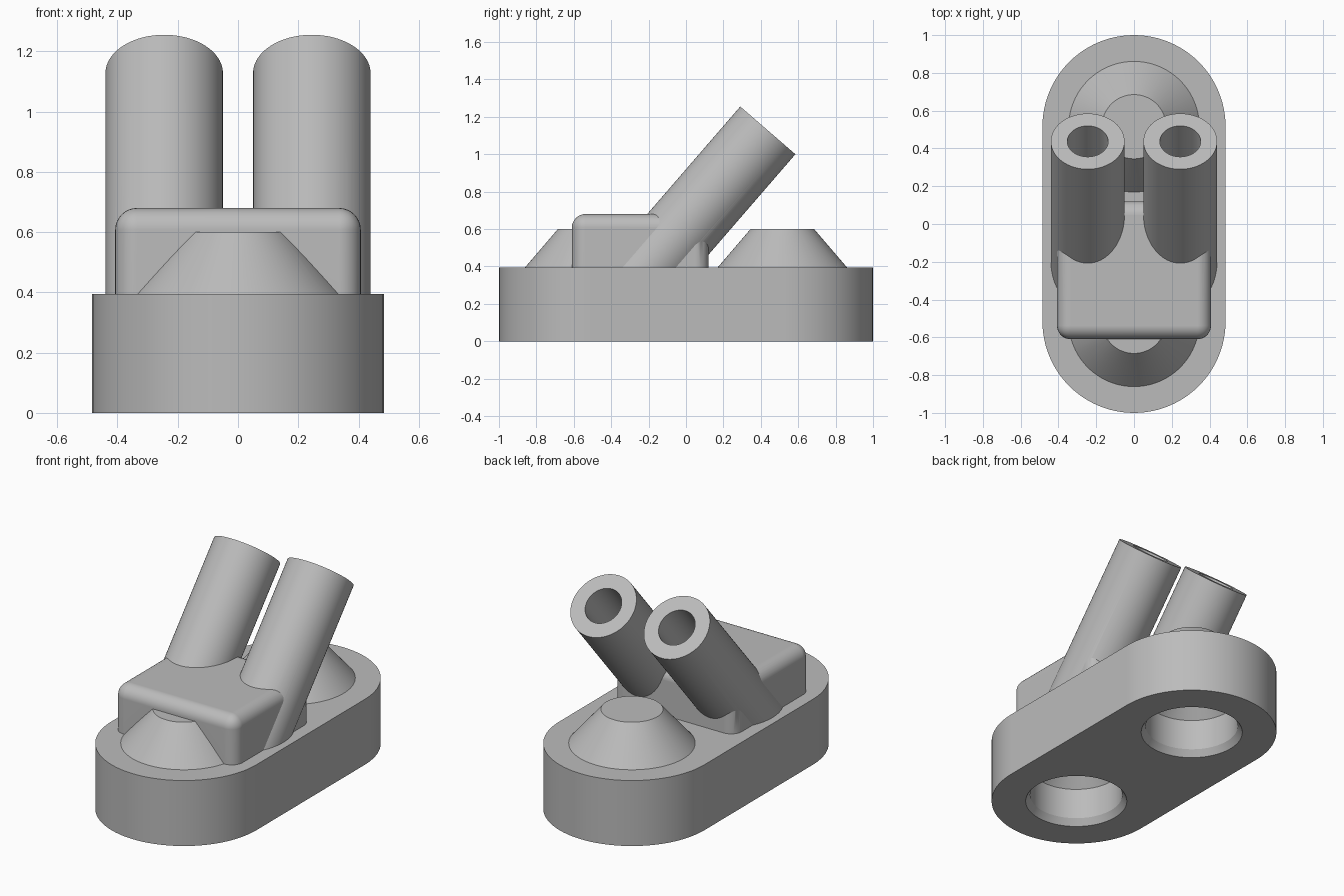
import bpy, bmesh, math
from mathutils import Vector, Matrix

if "Cube" in bpy.data.objects:
    bpy.data.objects.remove(bpy.data.objects["Cube"])

grey = bpy.data.materials.new("plain grey")
grey.diffuse_color = (0.5, 0.5, 0.5, 1)
grey.use_nodes = True
grey.node_tree.nodes["Principled BSDF"].inputs["Base Color"].default_value = grey.diffuse_color

HUB_Y = 0.515                      # centres of the rounded ends
BASE_TOP = 0.395
TUBE_END = Vector((0.245, 0.4375, 1.1275))
TUBE_DIR = Vector((0, 0.654, 0.756)).normalized()


def finish(name, bm):
    bmesh.ops.recalc_face_normals(bm, faces=bm.faces)
    me = bpy.data.meshes.new(name)
    bm.to_mesh(me)
    bm.free()
    me.materials.append(grey)
    ob = bpy.data.objects.new(name, me)
    bpy.context.collection.objects.link(ob)
    return ob


def lathe(name, profile, matrix, n=96):
    """Closed solid of revolution from (radius, height) points."""
    bm = bmesh.new()
    rings = [[bm.verts.new((r * math.cos(2 * math.pi * i / n),
                            r * math.sin(2 * math.pi * i / n), z))
              for i in range(n)] for r, z in profile]
    for a, b in zip(rings, rings[1:]):
        for i in range(n):
            j = (i + 1) % n
            bm.faces.new((a[i], a[j], b[j], b[i]))
    bm.faces.new(rings[0])
    bm.faces.new(rings[-1])
    bm.transform(matrix)
    return finish(name, bm)


def combine(target, part, operation):
    """Boolean a part into the target and remove the part."""
    mod = target.modifiers.new(operation, 'BOOLEAN')
    mod.operation = operation
    mod.solver = 'EXACT'
    mod.object = part
    bpy.context.view_layer.objects.active = target
    bpy.ops.object.modifier_apply(modifier=mod.name)
    bpy.data.objects.remove(part)


# base plate with rounded ends
bm = bmesh.new()
outline = []
for start, cy in ((0, HUB_Y), (math.pi, -HUB_Y)):
    for i in range(49):
        a = start + math.pi * i / 48
        outline.append(bm.verts.new((0.485 * math.cos(a), cy + 0.485 * math.sin(a), 0)))
face = bm.faces.new(outline)
ext = bmesh.ops.extrude_face_region(bm, geom=[face])
bmesh.ops.translate(bm, vec=(0, 0, BASE_TOP),
                    verts=[v for v in ext["geom"] if isinstance(v, bmesh.types.BMVert)])
body = finish("twin_tube_mount", bm)

# rounded block, sunk into the base
bm = bmesh.new()
bmesh.ops.create_cube(bm, size=1)
bm.transform(Matrix.Translation((0, -0.245, 0.49)) @ Matrix.Diagonal((0.815, 0.73, 0.38, 1)))
edges = [e for e in bm.edges if max(v.co.z for v in e.verts) > 0.5]
bmesh.ops.bevel(bm, geom=edges, offset=0.072, offset_type='OFFSET', segments=8,
                profile=0.5, affect='EDGES')
combine(body, finish("rounded_block", bm), 'UNION')

# conical bosses over the two ends
for s in (1, -1):
    boss = lathe("boss", [(0.363, 0.375), (0.17, 0.6)], Matrix.Translation((0, s * HUB_Y, 0)))
    combine(body, boss, 'UNION')

# leaning tubes, then their bores
rot = Vector((0, 0, 1)).rotation_difference(TUBE_DIR).to_matrix().to_4x4()
for name, profile, op in (("tube", [(0.195, -1.2), (0.195, 0)], 'UNION'),
                          ("bore", [(0.108, -0.95), (0.108, 0.1)], 'DIFFERENCE')):
    for s in (1, -1):
        place = Matrix.Translation((s * TUBE_END.x, TUBE_END.y, TUBE_END.z)) @ rot
        combine(body, lathe(name, profile, place), op)

# chamfered pockets in the underside
for s in (1, -1):
    pocket = lathe("pocket", [(0.303, -0.02), (0.264, 0.04), (0.264, 0.23), (0.1, 0.42)],
                   Matrix.Translation((0, s * HUB_Y, 0)))
    combine(body, pocket, 'DIFFERENCE')

# smooth the curves, keep corners sharp and flats flat
bpy.ops.object.select_all(action='DESELECT')
body.select_set(True)
bpy.context.view_layer.objects.active = body
bpy.ops.object.shade_smooth_by_angle(angle=math.radians(25))
weighted = body.modifiers.new("flat_faces", 'WEIGHTED_NORMAL')
weighted.keep_sharp = True
